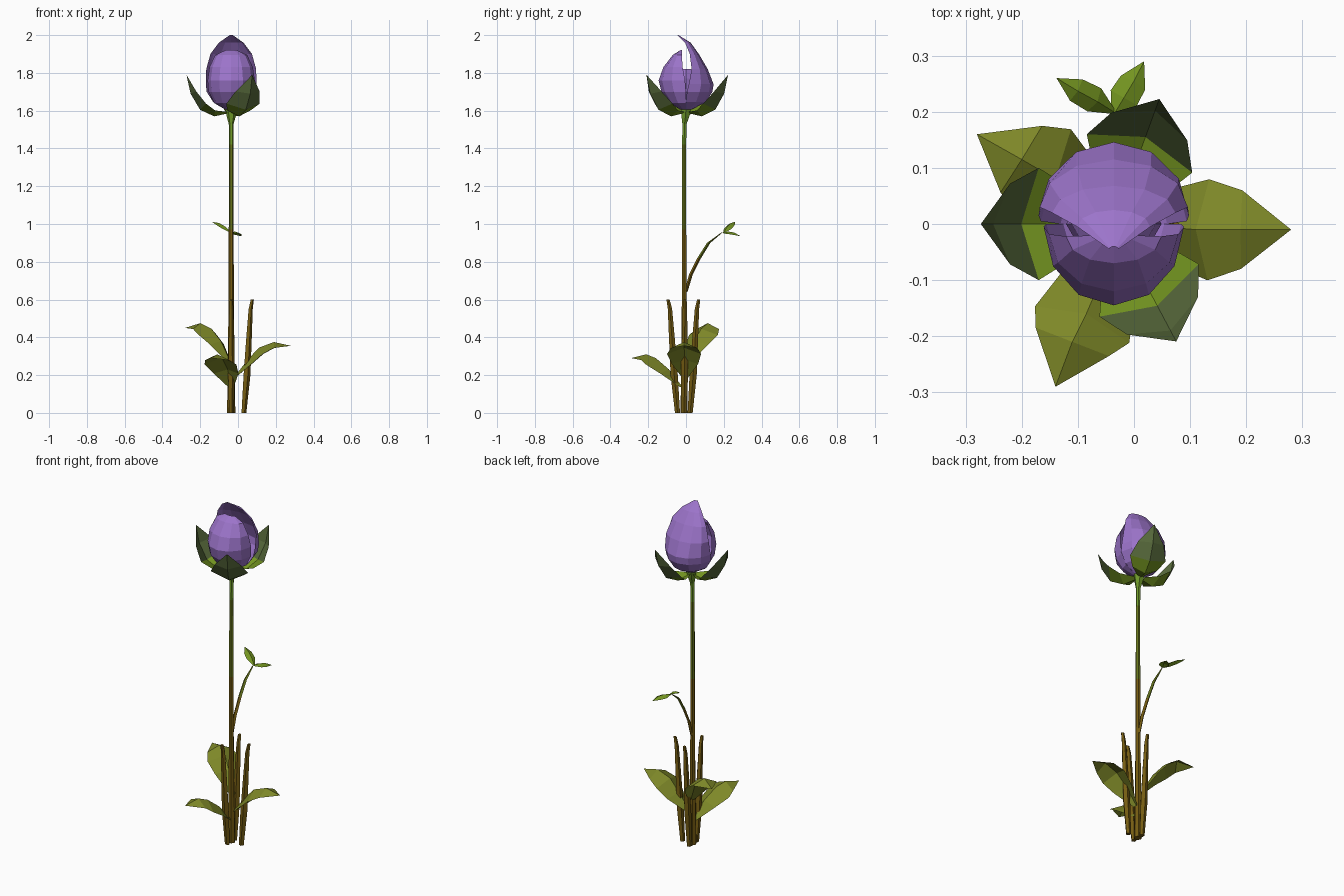
import bpy, math
from mathutils import Vector

if "Cube" in bpy.data.objects:
    bpy.data.objects.remove(bpy.data.objects["Cube"])

CX = -0.036          # axis of the stem and flower


def material(name, hexcode):
    m = bpy.data.materials.new(name)
    srgb = [int(hexcode[i:i + 2], 16) / 255 for i in (0, 2, 4)]
    m.diffuse_color = [((c + 0.055) / 1.055) ** 2.4 if c > 0.04 else c / 12.92 for c in srgb] + [1]
    m.use_nodes = True
    m.node_tree.nodes["Principled BSDF"].inputs["Base Color"].default_value = m.diffuse_color
    return m


PURPLE = material("petal purple", "9C74CA")
SEPAL = material("sepal green", "739420")
SEPAL_TIP = material("sepal grey green", "56683A")
LEAF = material("leaf olive", "7E8828")
BROWN = material("stalk brown", "755C12")
OLIVE = material("stem olive green", "66741C")
GREEN = material("stem bright green", "6F9A2A")


def grid_object(name, rows, mats, rule=None, closed=False, caps=False):
    """Skin equal-length rows of points; rule(centre) gives the material index."""
    n = len(rows[0])
    verts = [p for r in rows for p in r]
    faces = []
    for i in range(len(rows) - 1):
        for j in range(n if closed else n - 1):
            k = (j + 1) % n
            faces.append((i * n + j, i * n + k, (i + 1) * n + k, (i + 1) * n + j))
    if caps:
        faces.append(tuple(reversed(range(n))))
        faces.append(tuple(range(len(verts) - n, len(verts))))
    me = bpy.data.meshes.new(name)
    me.from_pydata(verts, [], faces)
    for m in mats:
        me.materials.append(m)
    if rule:
        for p in me.polygons:
            p.material_index = rule(p.center)
    ob = bpy.data.objects.new(name, me)
    bpy.context.collection.objects.link(ob)
    return ob


def tube(name, path, sides, mats, rule=None):
    """Path entries are (x, y, z, radius); rings stay horizontal."""
    rows = [[(x + r * math.cos(2 * math.pi * j / sides), y + r * math.sin(2 * math.pi * j / sides), z)
             for j in range(sides)] for x, y, z, r in path]
    return grid_object(name, rows, mats, rule, closed=True, caps=True)


def blade(name, spine, widths, lift, mats, rule=None):
    """Leaf folded along its spine; lift raises (+) or drops (-) the edges."""
    pts = [Vector(p) for p in spine]
    flat = pts[-1] - pts[0]
    side = Vector((-flat.y, flat.x, 0)).normalized()
    wmax = max(widths)
    rows = []
    for i, (p, w) in enumerate(zip(pts, widths)):
        t = (pts[min(i + 1, len(pts) - 1)] - pts[max(i - 1, 0)]).normalized()
        up = t.cross(side) * (lift * w / wmax)
        rows.append([p - side * w + up, p, p + side * w + up])
    return grid_object(name, rows, mats, rule)


# Main stem with its flared top
tube("stem", [(CX, -0.01, 0, .022), (CX, -0.01, .25, .018), (CX, -0.01, .6, .014), (CX, -0.01, .97, .013),
              (CX, -0.01, 1.42, .012), (CX, -0.008, 1.53, .013), (CX, -0.003, 1.57, .024), (CX, 0, 1.61, .032)],
     6, [BROWN, OLIVE, GREEN], lambda c: 0 if c.z < .97 else 1 if c.z < 1.42 else 2)

# Cut stalks leaning outwards at the base
for i, (x, y, dx, dy) in enumerate([(CX, -.045, 0, -.05), (CX, .022, 0, .045), (.03, -.01, .045, .005)]):
    tube(f"stalk_{i + 1}", [(x + dx * f, y + dy * f, z, r) for f, z, r in
                            [(0, 0, .014), (.35, .2, .02), (.6, .4, .016), (.8, .55, .012), (1, .6, .009)]],
         5, [BROWN])

# Three large lower leaves
LEAF_W = [.015, .07, .09, .07, 0]
for name, spine in {
    "right_leaf": [(-.02, -.005, .19), (.05, -.005, .28), (.11, -.01, .345), (.19, -.01, .375), (.28, -.01, .355)],
    "left_leaf": [(-.04, .01, .27), (-.09, .045, .38), (-.14, .08, .445), (-.2, .115, .475), (-.28, .16, .45)],
    "front_leaf": [(-.035, -.02, .14), (-.055, -.09, .23), (-.085, -.16, .29), (-.11, -.21, .31), (-.14, -.29, .29)],
}.items():
    blade(name, spine, LEAF_W, -.04, [LEAF])

# Thin side branch with two leaflets
tube("side_branch", [(CX, 0, .64, .008), (CX, .025, .73, .01), (CX, .07, .82, .01), (CX, .12, .9, .009),
                     (CX, .19, .955, .003)], 4, [BROWN, OLIVE], lambda c: 0 if c.z < .78 else 1)
blade("leaflet_left", [(CX, .2, .955), (-.065, .218, .985), (-.1, .237, 1.005), (-.138, .26, 1.012)],
      [.005, .024, .022, 0], -.012, [SEPAL])
blade("leaflet_right", [(CX, .195, .955), (-.018, .225, .96), (0, .255, .955), (.018, .29, .935)],
      [.005, .027, .025, 0], -.012, [SEPAL])

# Three sepals cupping the flower
for i, deg in enumerate((180, -62, 70)):
    c, s = math.cos(math.radians(deg)), math.sin(math.radians(deg))
    prof = [(.02, 1.585), (.09, 1.57), (.165, 1.605), (.215, 1.69), (.237, 1.79)]
    blade(f"sepal_{i + 1}", [(CX + r * c, r * s, z) for r, z in prof], [.02, .07, .1, .072, 0], .045,
          [SEPAL, SEPAL_TIP], lambda p: 1 if math.hypot(p.x - CX, p.y) > .145 else 0)


# Flower bud: two cupped petals, rows are (half width, edge y, middle y, z)
def petal(name, rows, n=6):
    grid = [[(CX + w * math.cos(math.pi * j / n), ye + (ym - ye) * math.sin(math.pi * j / n), z)
             for j in range(n + 1)] for w, ye, ym, z in rows]
    return grid_object(name, grid, [PURPLE])


petal("back_petal", [(.03, 0, .03, 1.605), (.095, 0, .105, 1.645), (.13, .005, .14, 1.7), (.134, .015, .146, 1.74),
                     (.132, .03, .115, 1.82), (.11, .02, .068, 1.9), (.065, -.005, .025, 1.96),
                     (.008, -.045, -.04, 2.0)])
petal("front_petal", [(.03, 0, -.03, 1.605), (.09, 0, -.085, 1.64), (.12, 0, -.13, 1.7), (.125, -.005, -.145, 1.76),
                      (.115, -.018, -.12, 1.83), (.085, -.022, -.07, 1.895), (.03, -.02, -.03, 1.92)])
# Furled heart hidden between the petals
tube("bud_heart", [(CX, 0, 1.61, .03), (CX, 0, 1.7, .085), (CX, 0, 1.77, .075), (CX, 0, 1.82, .03)], 6, [PURPLE])
